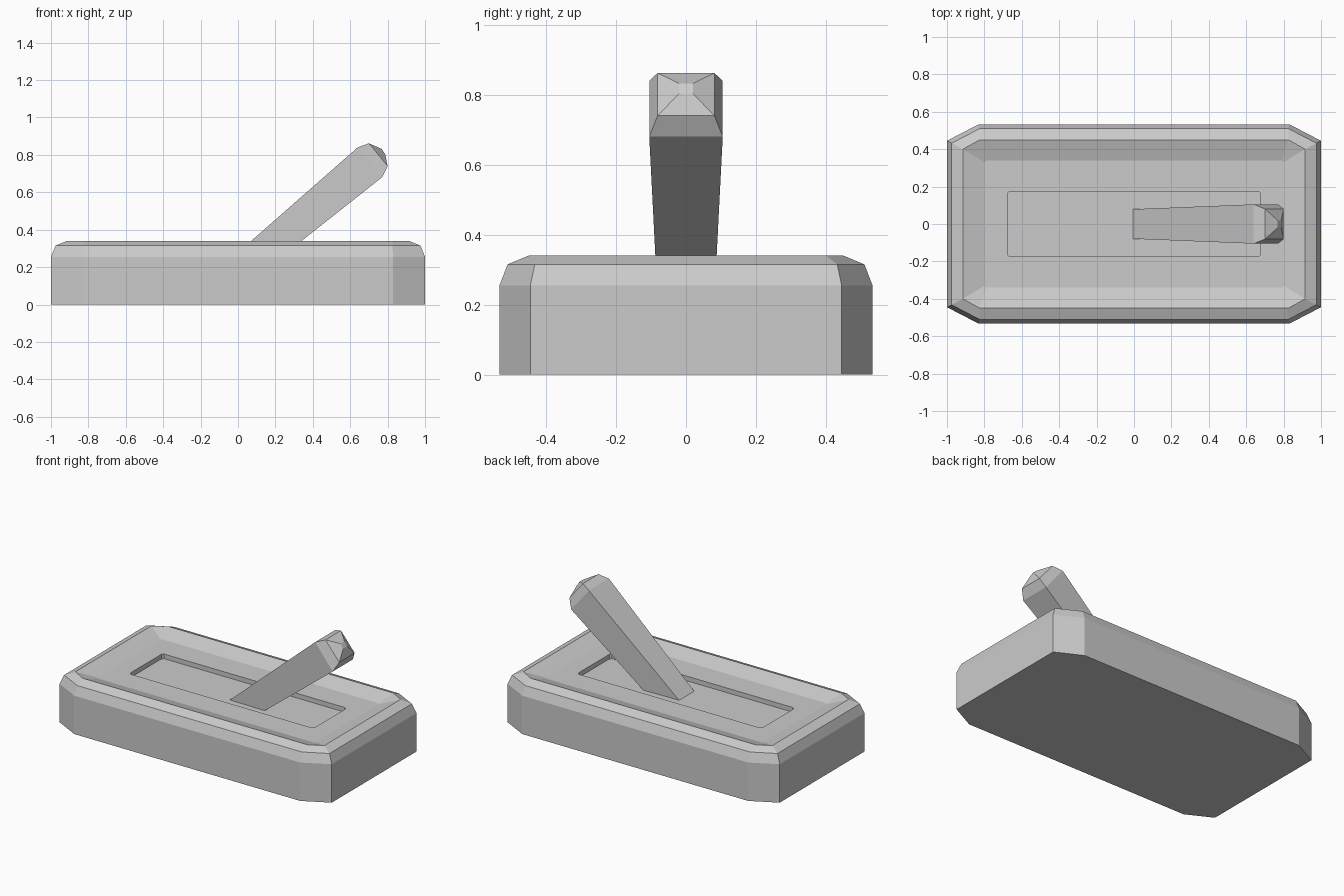
import bpy, bmesh

if "Cube" in bpy.data.objects:
    bpy.data.objects.remove(bpy.data.objects["Cube"])

grey = bpy.data.materials.new("light grey")
grey.diffuse_color = (0.6, 0.6, 0.6, 1)
grey.use_nodes = True
grey.node_tree.nodes["Principled BSDF"].inputs["Base Color"].default_value = grey.diffuse_color


def octagon(hx, hy, cx, cy, z):
    """Rectangle outline of half size hx, hy with corners cut by cx, cy."""
    ax, ay = hx - cx, hy - cy
    return [(hx, -ay, z), (hx, ay, z), (ax, hy, z), (-ax, hy, z),
            (-hx, ay, z), (-hx, -ay, z), (-ax, -hy, z), (ax, -hy, z)]


def quad(top, bottom, half_bottom, half_top=None):
    """Lever cross-section between two (x, z) points, with half widths in y."""
    half_top = half_top or half_bottom
    return [(top[0], -half_top, top[1]), (bottom[0], -half_bottom, bottom[1]),
            (bottom[0], half_bottom, bottom[1]), (top[0], half_top, top[1])]


def loft(name, rings):
    """Skin a list of equal rings and close both ends."""
    bm = bmesh.new()
    loops = [[bm.verts.new(p) for p in ring] for ring in rings]
    n = len(loops[0])
    for a, b in zip(loops, loops[1:]):
        for i in range(n):
            j = (i + 1) % n
            bm.faces.new((a[i], a[j], b[j], b[i]))
    bm.faces.new(loops[0][::-1])
    bm.faces.new(loops[-1])
    bmesh.ops.recalc_face_normals(bm, faces=bm.faces)
    mesh = bpy.data.meshes.new(name)
    bm.to_mesh(mesh)
    bm.free()
    mesh.materials.append(grey)
    obj = bpy.data.objects.new(name, mesh)
    bpy.context.collection.objects.link(obj)


# Base: walls, two-step bevel, dished top and recessed slot
loft("switch_base", [
    octagon(1.0, 0.533, 0.17, 0.088, 0.0),
    octagon(1.0, 0.533, 0.17, 0.088, 0.255),
    octagon(0.975, 0.51, 0.15, 0.078, 0.315),
    octagon(0.915, 0.45, 0.09, 0.05, 0.34),
    octagon(0.80, 0.34, 0.01, 0.01, 0.305),
    octagon(0.677, 0.175, 0.012, 0.012, 0.305),
    octagon(0.677, 0.175, 0.012, 0.012, 0.274),
])

# Lever: widening shaft, bevelled end and a small raised tip
loft("lever", [
    quad((-0.032, 0.25), (0.226, 0.25), 0.083, 0.078),
    quad((0.64, 0.84), (0.77, 0.68), 0.105),
    quad((0.70, 0.862), (0.80, 0.74), 0.081),
    quad((0.768, 0.832), (0.787, 0.803), 0.02),
])
